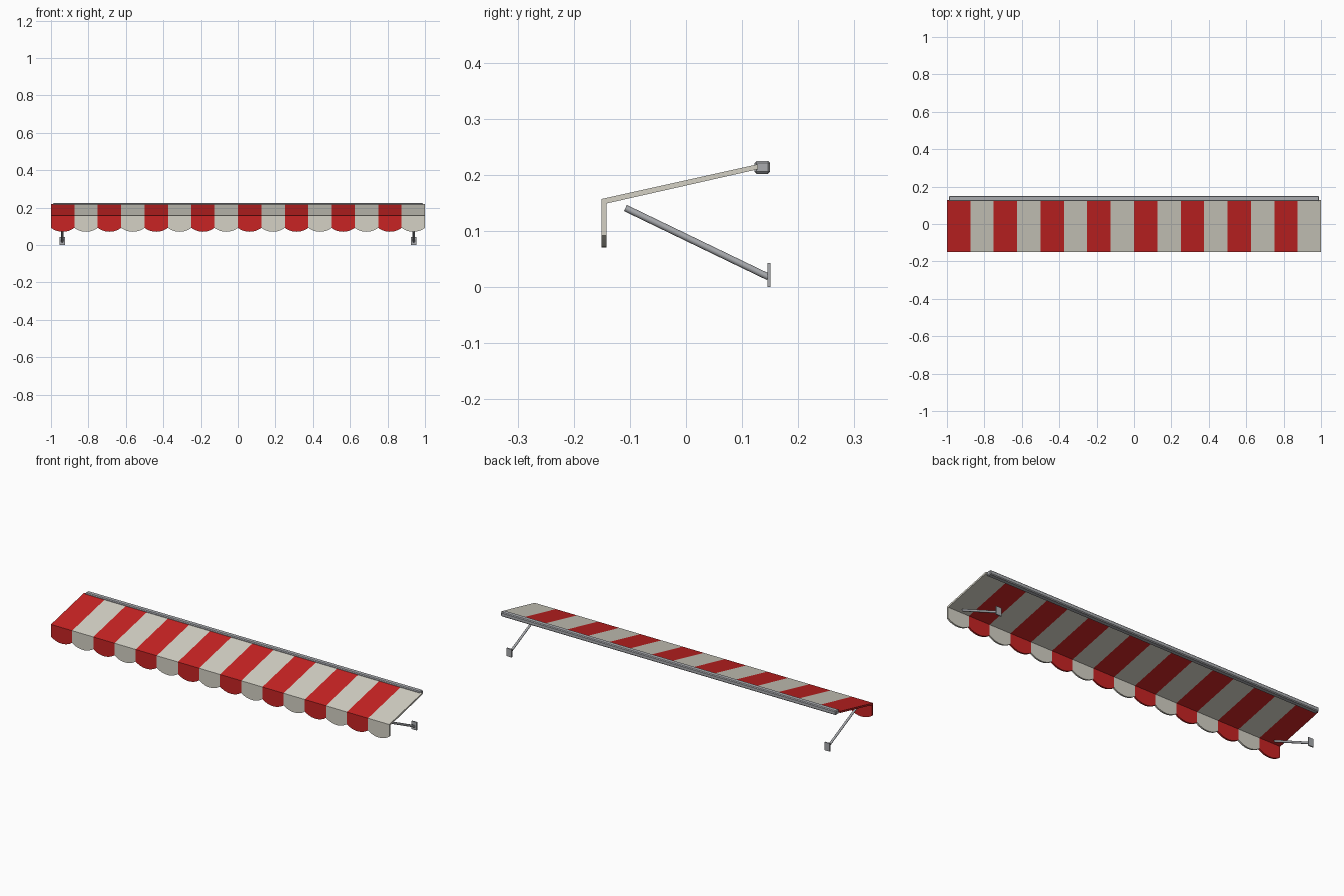
import bpy, bmesh, math
from mathutils import Vector

if "Cube" in bpy.data.objects:
    bpy.data.objects.remove(bpy.data.objects["Cube"], do_unlink=True)


def material(name, rgb):
    mat = bpy.data.materials.new(name)
    mat.use_nodes = True
    mat.diffuse_color = (*rgb, 1)
    mat.node_tree.nodes["Principled BSDF"].inputs["Base Color"].default_value = (*rgb, 1)
    return mat


RED = material("red fabric", (0.58, 0.017, 0.017))
CREAM = material("cream fabric", (0.66, 0.64, 0.56))
METAL = material("grey metal", (0.40, 0.41, 0.43))


def add_object(name, bm, mat):
    bmesh.ops.recalc_face_normals(bm, faces=bm.faces)
    mesh = bpy.data.meshes.new(name)
    bm.to_mesh(mesh)
    bm.free()
    mesh.materials.append(mat)
    obj = bpy.data.objects.new(name, mesh)
    bpy.context.collection.objects.link(obj)
    return obj


def add_box(name, low, high, mat, bevel=0):
    low, high = Vector(low), Vector(high)
    bm = bmesh.new()
    bmesh.ops.create_cube(bm, size=1)
    for v in bm.verts:
        v.co = (low + high) / 2 + v.co * (high - low)
    if bevel:
        bmesh.ops.bevel(bm, geom=bm.edges[:], offset=bevel, segments=1, affect='EDGES')
    return add_object(name, bm, mat)


def add_rod(name, start, end, radius, mat):
    start, end = Vector(start), Vector(end)
    axis = end - start
    bm = bmesh.new()
    bmesh.ops.create_cone(bm, cap_ends=True, segments=12, radius1=radius,
                          radius2=radius, depth=axis.length)
    turn = axis.to_track_quat('Z', 'Y')
    for v in bm.verts:
        v.co = (start + end) / 2 + turn @ v.co
    obj = add_object(name, bm, mat)
    obj.data.shade_smooth()
    obj.data.set_sharp_from_angle(angle=math.radians(40))


# Fabric stripes: sloped panel and hanging valance lofted over a scalloped hem
STRIPES, STEPS = 16, 12
WIDTH = 2 / STRIPES
HALF, SAG = WIDTH / 2, 0.021
ARC = (HALF ** 2 + SAG ** 2) / (2 * SAG)


def add_stripe(index):
    centre = -1 + WIDTH * (index + 0.5)
    bm = bmesh.new()
    rings = []
    for s in range(STEPS + 1):
        dx = -HALF + WIDTH * s / STEPS
        hem = 0.092 - SAG + ARC - math.sqrt(ARC ** 2 - dx ** 2)
        profile = [(-0.151, hem), (-0.151, 0.157), (0.128, 0.219),
                   (0.128, 0.210), (-0.142, 0.149), (-0.142, hem)]
        rings.append([bm.verts.new((centre + dx, y, z)) for y, z in profile])
    for a, b in zip(rings, rings[1:]):
        for k in range(len(a)):
            n = (k + 1) % len(a)
            bm.faces.new((a[k], a[n], b[n], b[k]))
    bm.faces.new(rings[0])
    bm.faces.new(rings[-1])
    add_object(f"fabric_stripe_{index + 1}", bm, CREAM if index % 2 else RED)


for i in range(STRIPES):
    add_stripe(i)

# Wall rail along the back edge
add_box("wall_rail", (-0.99, 0.122, 0.202), (0.99, 0.150, 0.225), METAL, 0.004)

# Support arms with wall plates
for side, x in (("left", 0.94), ("right", -0.94)):
    add_rod(f"{side}_support_arm", (x, -0.108, 0.141), (x, 0.147, 0.018), 0.006, METAL)
    add_box(f"{side}_wall_plate", (x - 0.015, 0.145, 0), (x + 0.015, 0.151, 0.043), METAL)
